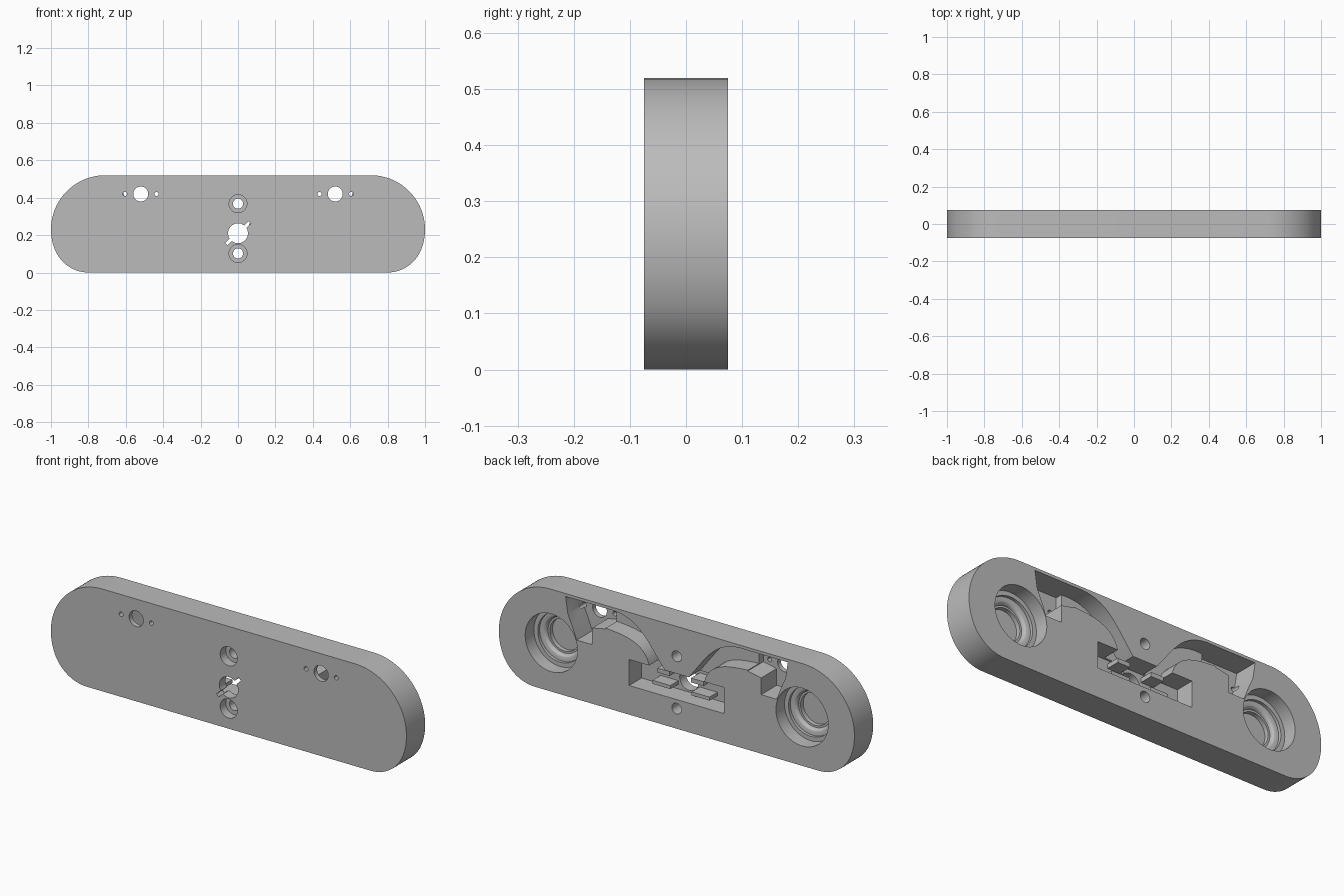
import bpy, bmesh, math
from mathutils import Vector
from mathutils.geometry import interpolate_bezier

cube = bpy.data.objects.get("Cube")
if cube:
    bpy.data.objects.remove(cube)

grey = bpy.data.materials.new("plain_grey")
grey.use_nodes = True
grey.diffuse_color = (0.5, 0.5, 0.5, 1)
grey.node_tree.nodes["Principled BSDF"].inputs["Base Color"].default_value = grey.diffuse_color

FRONT, BACK = -0.075, 0.075


def finish(name, bm):
    bmesh.ops.recalc_face_normals(bm, faces=bm.faces)
    mesh = bpy.data.meshes.new(name)
    bm.to_mesh(mesh)
    bm.free()
    mesh.materials.append(grey)
    obj = bpy.data.objects.new(name, mesh)
    bpy.context.collection.objects.link(obj)
    return obj


def prism(name, outline, y0, y1, side=1):
    """Extrude an (x, z) outline from y0 to y1."""
    bm = bmesh.new()
    face = bm.faces.new([bm.verts.new((side * x, y0, z)) for x, z in outline])
    ext = bmesh.ops.extrude_face_region(bm, geom=[face])
    for v in ext["geom"]:
        if isinstance(v, bmesh.types.BMVert):
            v.co.y = y1
    return finish(name, bm)


def lathe(name, x, z, profile, n=48):
    """Solid turned about a line along y, from (radius, y) steps."""
    bm = bmesh.new()
    rings = [[bm.verts.new((x + r * math.cos(2 * math.pi * i / n), y,
                            z + r * math.sin(2 * math.pi * i / n)))
              for i in range(n)] for r, y in profile]
    for a, b in zip(rings, rings[1:]):
        for i in range(n):
            j = (i + 1) % n
            bm.faces.new((a[i], a[j], b[j], b[i]))
    bm.faces.new(rings[0])
    bm.faces.new(rings[-1])
    return finish(name, bm)


def rect(x0, x1, z0, z1):
    return [(x0, z0), (x1, z0), (x1, z1), (x0, z1)]


def arc(cx, cz, r, a0, a1, n):
    return [(cx + r * math.cos(math.radians(a0 + (a1 - a0) * i / n)),
             cz + r * math.sin(math.radians(a0 + (a1 - a0) * i / n))) for i in range(n + 1)]


def bezier(*pts, n=14):
    return [tuple(p) for p in interpolate_bezier(*[Vector(p) for p in pts], n)]


def boolean(body, tool, operation="DIFFERENCE"):
    tool.hide_render = True
    mod = body.modifiers.new(tool.name, "BOOLEAN")
    mod.operation = operation
    mod.solver = "EXACT"
    mod.object = tool
    bpy.context.view_layer.objects.active = body
    bpy.ops.object.modifier_apply(modifier=mod.name)
    bpy.data.objects.remove(tool)


# Plate with ends made of a large upper arc and a tighter lower arc
half = arc(0.798, 0.195, 0.195, -90, -21.7, 16) + arc(0.71, 0.23, 0.29, -21.7, 90, 30)[1:]
plate = prism("mounting_plate", half + [(-x, z) for x, z in reversed(half)], FRONT, BACK)

out_front, out_back = FRONT - 0.02, BACK + 0.02

# Central recess in the back
boolean(plate, prism("centre_recess", rect(-0.267, 0.267, 0.148, 0.28), -0.025, out_back))

for side in (1, -1):
    # Curved wire channel joining the centre recess to the lamp pocket
    upper = bezier((0.40, 0.505), (0.20, 0.52), (0.16, 0.38), (0.05, 0.26))
    lower = bezier((0.15, 0.26), (0.17, 0.38), (0.27, 0.40), (0.42, 0.405))
    boolean(plate, prism("wire_channel", upper + lower, -0.015, out_back, side))

    # Deep lamp pocket
    pocket = [(0.40, 0.505), (0.40, 0.40), (0.475, 0.385), (0.475, 0.30), (0.562, 0.30),
              (0.585, 0.36), (0.612, 0.42), (0.625, 0.505)]
    boolean(plate, prism("lamp_pocket", pocket, -0.05, out_back, side))

    # Stepped round socket
    socket = [(0.147, out_back), (0.147, 0.005), (0.125, 0.005), (0.125, -0.01),
              (0.112, -0.01), (0.102, -0.013), (0.095, -0.02), (0.092, -0.03),
              (0.082, -0.03), (0.082, -0.052)]
    boolean(plate, lathe("round_socket", side * 0.705, 0.248, socket, 64))

    # Lamp hole and its two pin holes
    for x, r in ((0.52, 0.04), (0.435, 0.011), (0.605, 0.011)):
        boolean(plate, lathe("lamp_hole", side * x, 0.42,
                             [(r, out_front), (r, -0.02)], 32))

# Ribs and stops standing in the centre recess
for side in (1, -1):
    for x0, x1, z0, z1, y1 in ((0.06, 0.16, 0.172, 0.19, 0.04), (0.06, 0.13, 0.24, 0.262, 0.045)):
        boolean(plate, prism("recess_rib", rect(x0, x1, z0, z1), -0.035, y1, side), "UNION")

# Centre hole with its diagonal key slot
boolean(plate, lathe("centre_hole", 0, 0.21, [(0.053, out_front), (0.053, 0.06)]))
along, across = Vector((0.063, 0.058)), Vector((-0.006, 0.0065))
mid = Vector((0, 0.21))
slot = [mid + along + across, mid - along + across, mid - along - across, mid + along - across]
boolean(plate, prism("key_slot", [tuple(p) for p in slot], out_front, 0.0))

# Counterbored screw holes
for z in (0.368, 0.102):
    boolean(plate, lathe("screw_hole", 0, z, [(0.048, out_front), (0.048, -0.03), (0.027, -0.03),
                                              (0.027, out_back)]))

# Smooth the curved walls, keep the edges crisp
bpy.ops.object.select_all(action="DESELECT")
plate.select_set(True)
bpy.context.view_layer.objects.active = plate
bpy.ops.object.shade_smooth_by_angle(angle=math.radians(25))
